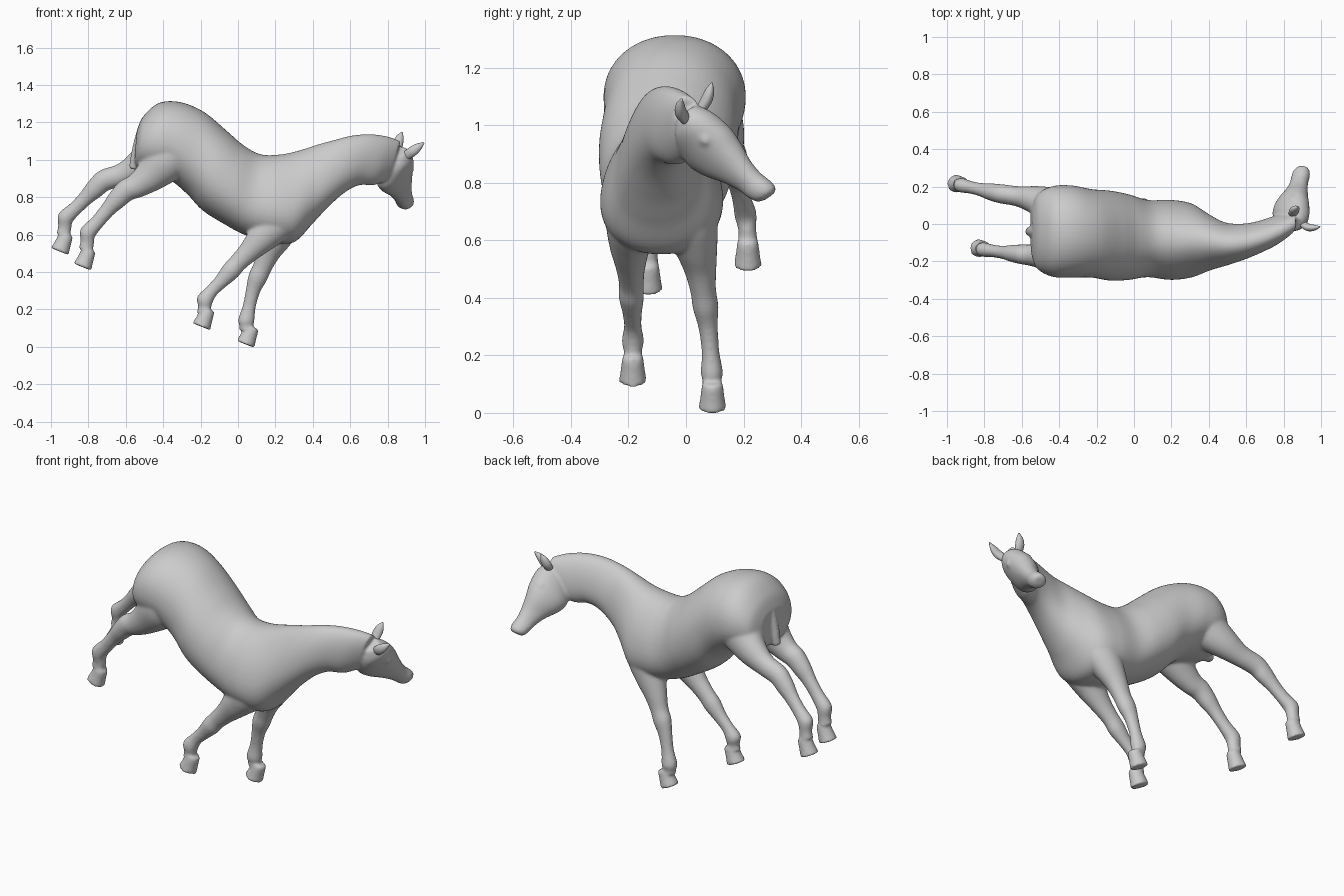
import bpy, bmesh
from math import cos, sin, pi
from mathutils import Vector as V, Matrix


def spline(rows, steps):
    """Catmull-Rom resampling of rows of numbers."""
    out, n = [], len(rows)
    for i in range(n - 1):
        a, b, c, d = (rows[max(0, min(n - 1, i + j))] for j in (-1, 0, 1, 2))
        for s in range(steps):
            t = s / steps
            out.append([0.5 * (2 * q + (r - p) * t + (2 * p - 5 * q + 4 * r - w) * t * t
                               + (3 * q - p - 3 * r + w) * t ** 3)
                        for p, q, r, w in zip(a, b, c, d)])
    return out + [list(rows[-1])]


def loft(bm, rows, steps=6, sides=48, power=1.0):
    """Rows: centre xyz, up-vector xyz, side-vector xyz, top taper."""
    rings = []
    for r in spline(rows, steps):
        c, up, side, k = V(r[0:3]), V(r[3:6]), V(r[6:9]), r[9]
        ring = []
        for i in range(sides):
            a = 2 * pi * i / sides
            u, w = (abs(f) ** power * (1 if f > 0 else -1) for f in (cos(a), sin(a)))
            ring.append(bm.verts.new(c + up * w + side * u * (1 - k * w)))
        rings.append(ring)
    faces = [bm.faces.new(rings[0]), bm.faces.new(rings[-1])]
    for p, q in zip(rings, rings[1:]):
        for i in range(sides):
            j = (i + 1) % sides
            faces.append(bm.faces.new((p[i], p[j], q[j], q[i])))
    bmesh.ops.recalc_face_normals(bm, faces=faces)


def tube(bm, pts, flat=1.0, **kw):
    """Round limb through points (x, y, z, radius)."""
    rows = []
    for i, p in enumerate(pts):
        d = (V(pts[min(i + 1, len(pts) - 1)][:3]) - V(pts[max(i - 1, 0)][:3])).normalized()
        up = d.cross(V((0, 1, 0))).normalized()
        side = up.cross(d)
        rows.append((*p[:3], *(up * p[3]), *(side * p[3] * flat), 0))
    loft(bm, rows, **kw)


def finish(bm, name):
    me = bpy.data.meshes.new(name)
    bm.to_mesh(me)
    bm.free()
    ob = bpy.data.objects.new(name, me)
    bpy.context.collection.objects.link(ob)
    for f in me.polygons:
        f.use_smooth = True
    return ob


body = bmesh.new()

# trunk and neck: top x z, bottom x z, middle y, half width, top taper
trunk = [
    (-.54, 1.16, -.555, .99, -.04, .12, 0),
    (-.505, 1.235, -.53, .95, -.04, .198, .02),
    (-.42, 1.305, -.45, .92, -.04, .242, .04),
    (-.305, 1.308, -.36, .89, -.04, .246, .05),
    (-.18, 1.255, -.27, .815, -.05, .236, .05),
    (-.06, 1.155, -.19, .73, -.062, .24, .06),
    (.03, 1.078, -.08, .66, -.07, .228, .10),
    (.12, 1.03, .04, .597, -.078, .203, .17),
    (.22, 1.028, .18, .56, -.085, .207, .24),
    (.32, 1.048, .30, .56, -.088, .190, .27),
    (.42, 1.08, .40, .66, -.10, .143, .25),
    (.51, 1.105, .48, .745, -.108, .112, .22),
    (.61, 1.13, .57, .825, -.095, .095, .18),
    (.71, 1.137, .65, .865, -.068, .085, .14),
    (.80, 1.125, .73, .865, -.032, .077, .1),
    (.87, 1.10, .81, .90, .005, .055, 0),
]
loft(body, [((tx + bx) / 2, y, (tz + bz) / 2, (tx - bx) / 2, 0, (tz - bz) / 2, 0, w, 0, k)
            for tx, tz, bx, bz, y, w, k in trunk], power=.94)

# head, turned to its left and pointing down
right, brow = V((.70, -.62, -.35)), V((.70, .52, .47))
head = [
    (.862, .0, 1.045, .04, .045, 0),
    (.855, .028, .998, .070, .086, 0),
    (.838, .075, .931, .074, .115, -.05),
    (.842, .119, .885, .067, .104, -.05),
    (.867, .175, .84, .050, .071, 0),
    (.882, .22, .805, .043, .054, 0),
    (.893, .255, .78, .046, .050, .1),
    (.898, .278, .762, .042, .044, .1),
    (.900, .290, .753, .028, .029, 0),
]
loft(body, [(x, y, z, *(brow * d), *(right * w), k) for x, y, z, w, d, k in head], power=.92)

# eye bulges
for s in (-1, 1):
    p = V((.853, .075, .947)) + right * .046 * s + brow * .045
    bmesh.ops.create_uvsphere(body, u_segments=20, v_segments=12, radius=.026,
                              matrix=Matrix.Translation(p))

# tail dock
tube(body, [(-.47, -.04, 1.22, .02), (-.515, -.04, 1.14, .028), (-.54, -.04, 1.04, .03),
            (-.56, -.04, .95, .024)])

# legs: (x, y, z, radius) down to the pastern
hind_left = [(-.38, .075, 1.08, .13), (-.45, .10, 1.02, .112), (-.53, .13, .965, .085),
             (-.62, .148, .92, .062), (-.715, .162, .89, .058), (-.765, .172, .845, .052),
             (-.815, .183, .795, .041), (-.87, .195, .74, .038), (-.922, .207, .69, .044),
             (-.926, .213, .64, .036), (-.934, .215, .60, .038)]
hind_right = [(-.34, -.155, 1.07, .138), (-.40, -.17, .985, .12), (-.475, -.17, .91, .087),
              (-.545, -.167, .86, .066), (-.60, -.162, .835, .060), (-.65, -.157, .785, .052),
              (-.695, -.152, .735, .041), (-.75, -.145, .67, .038), (-.803, -.137, .61, .044),
              (-.806, -.132, .56, .037), (-.814, -.13, .52, .039)]
front_right = [(.27, -.175, .76, .10), (.21, -.185, .67, .107), (.13, -.195, .585, .082),
               (.06, -.193, .51, .059), (0, -.19, .45, .049), (-.04, -.19, .405, .050),
               (-.09, -.187, .35, .039), (-.14, -.185, .30, .035), (-.178, -.185, .25, .044),
               (-.178, -.185, .21, .035), (-.185, -.185, .18, .038)]
front_left = [(.27, .005, .76, .10), (.24, .015, .67, .108), (.20, .035, .58, .086),
              (.16, .05, .50, .064), (.13, .06, .425, .051), (.105, .068, .37, .051),
              (.08, .077, .30, .039), (.060, .085, .215, .035), (.044, .09, .14, .044),
              (.044, .09, .11, .036), (.044, .09, .09, .038)]
# hooves with tilted flat soles: middle of each sole
soles = [(-.953, .215, .510), (-.832, -.13, .427), (-.196, -.185, .108), (.04, .092, .014)]
down = V((-.37, 0, -.93))
for leg, sole in zip((hind_left, hind_right, front_right, front_left), soles):
    tube(body, leg, flat=.88)
    hoof = [(*(V(sole) - down * h), r) for h, r in
            ((.10, .035), (.08, .040), (.06, .042), (.03, .046), (0, .052))]
    tube(body, hoof, flat=.96)

# blend everything into one skin
skin = finish(body, "horse_body")
rm = skin.modifiers.new("blend", 'REMESH')
rm.mode, rm.voxel_size, rm.use_smooth_shade = 'VOXEL', .0075, True
sm = skin.modifiers.new("soften", 'SMOOTH')
sm.factor, sm.iterations = .5, 12

# ears
ears = {"left_ear": [(.850, .055, 1.06, .024), (.856, .072, 1.09, .027), (.866, .083, 1.12, .021),
                     (.877, .09, 1.148, .004)],
        "right_ear": [(.900, .0, 1.022, .024), (.932, -.018, 1.045, .027), (.963, -.02, 1.068, .021),
                      (.994, -.015, 1.092, .004)]}
for name, pts in ears.items():
    bm = bmesh.new()
    tube(bm, pts, flat=.75, sides=20)
    finish(bm, name)
